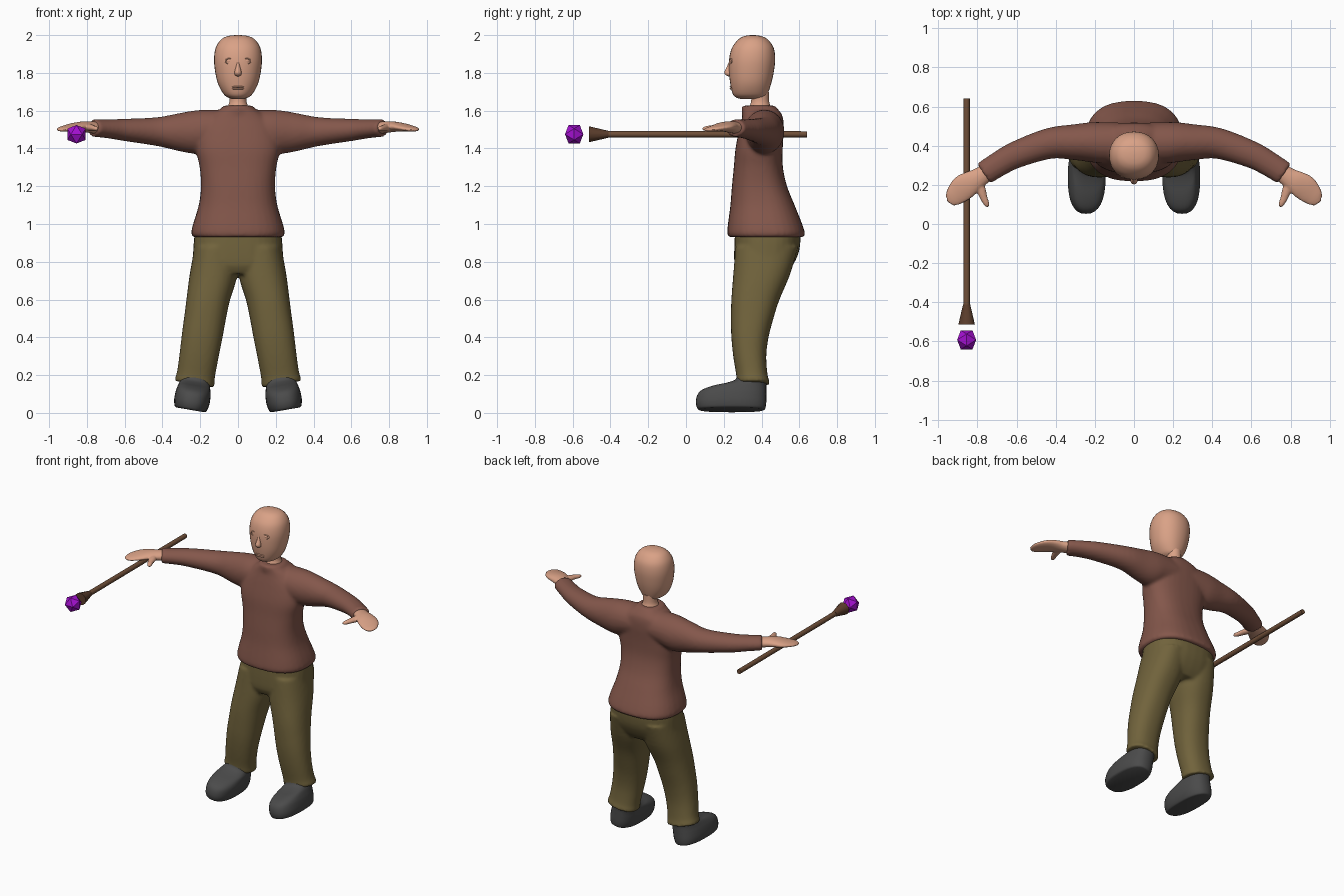
import bpy, bmesh, math
from mathutils import Vector, Matrix

if "Cube" in bpy.data.objects:
    bpy.data.objects.remove(bpy.data.objects["Cube"])


def material(name, r, g, b):
    m = bpy.data.materials.new(name)
    m.diffuse_color = (r, g, b, 1)
    m.use_nodes = True
    m.node_tree.nodes["Principled BSDF"].inputs["Base Color"].default_value = m.diffuse_color
    return m


SKIN = material("skin", .70, .36, .24)
SHIRT = material("brown_shirt", .23, .095, .07)
TROUSER = material("olive_cloth", .165, .125, .045)
SHOE = material("dark_grey_leather", .07, .07, .07)
WOOD = material("wood", .16, .078, .04)
DARKWOOD = material("dark_wood", .105, .047, .025)
GEM = material("purple_gem", .36, .005, .62)


def finish(name, bm, mat, angle=50, flat=False):
    bmesh.ops.recalc_face_normals(bm, faces=bm.faces)
    me = bpy.data.meshes.new(name)
    bm.to_mesh(me)
    bm.free()
    me.materials.append(mat)
    if not flat:
        me.shade_smooth()
        me.set_sharp_from_angle(angle=math.radians(angle))
    ob = bpy.data.objects.new(name, me)
    bpy.context.collection.objects.link(ob)
    return ob


def spline(rows, steps):
    """Catmull-Rom through rows of numbers."""
    if steps < 2:
        return rows
    out = []
    for i in range(len(rows) - 1):
        quad = [rows[max(i - 1, 0)], rows[i], rows[i + 1], rows[min(i + 2, len(rows) - 1)]]
        for s in range(steps):
            t = s / steps
            out.append([.5 * (2 * b + (c - a) * t + (2 * a - 5 * b + 4 * c - d) * t * t
                              + (3 * b - a - 3 * c + d) * t ** 3) for a, b, c, d in zip(*quad)])
    return out + [rows[-1]]


def loft(bm, rings, power=2, n=32):
    """Skin rings of (centre, u, v) superellipses and cap both ends."""
    loops = []
    for c, u, v in rings:
        loop = []
        for k in range(n):
            a = 2 * math.pi * k / n
            co, si = math.cos(a), math.sin(a)
            loop.append(bm.verts.new(c + u * math.copysign(abs(co) ** (2 / power), co)
                                     + v * math.copysign(abs(si) ** (2 / power), si)))
        loops.append(loop)
    for p, q in zip(loops, loops[1:]):
        for k in range(n):
            bm.faces.new((p[k], p[(k + 1) % n], q[(k + 1) % n], q[k]))
    bm.faces.new(loops[0])
    bm.faces.new(loops[-1])


def stack(bm, rows, power=2, steps=4, side=1):
    """Upright loft; rows are z, centre x, half width, front y, back y."""
    loft(bm, [(Vector((side * x, (f + b) / 2, z)), Vector((w, 0, 0)), Vector((0, (b - f) / 2, 0)))
              for z, x, w, f, b in spline(rows, steps)], power)


def limb(bm, rows, side=1, power=2, steps=4):
    """Sideways loft; rows are x, y, z, half width, half height."""
    pts = spline(rows, steps)
    rings = []
    for i, (x, y, z, w, h) in enumerate(pts):
        p, q = pts[max(i - 1, 0)], pts[min(i + 1, len(pts) - 1)]
        d = Vector((side * (q[0] - p[0]), q[1] - p[1], 0)).normalized()
        rings.append((Vector((side * x, y, z)), Vector((-d.y, d.x, 0)) * w, Vector((0, 0, h))))
    loft(bm, rings, power)


def fuse(ob, voxel, iterations):
    r = ob.modifiers.new("fuse", 'REMESH')
    r.mode, r.voxel_size, r.use_smooth_shade = 'VOXEL', voxel, True
    s = ob.modifiers.new("soften", 'SMOOTH')
    s.factor, s.iterations = .5, iterations


# sweater: torso, sleeves and collar fused together
bm = bmesh.new()
stack(bm, [(.93, 0, .236, .226, .622), (.95, 0, .248, .218, .63), (1.0, 0, .238, .222, .615),
           (1.1, 0, .208, .235, .575), (1.2, 0, .196, .243, .535), (1.3, 0, .203, .253, .513),
           (1.4, 0, .222, .262, .512), (1.5, 0, .205, .282, .518), (1.57, 0, .15, .298, .512),
           (1.61, 0, .09, .30, .485)], 2.5)
stack(bm, [(1.55, 0, .09, .30, .48), (1.60, 0, .086, .295, .48), (1.627, 0, .083, .295, .475)])
for s in (1, -1):
    limb(bm, [(0, .415, 1.505, .10, .10), (.15, .415, 1.495, .105, .11), (.22, .418, 1.487, .102, .115),
              (.30, .418, 1.486, .092, .103), (.43, .412, 1.489, .079, .076), (.6, .355, 1.498, .069, .059),
              (.69, .307, 1.504, .064, .05), (.768, .257, 1.508, .062, .046)], s)
fuse(finish("sweater", bm, SHIRT), .011, 5)

# trousers: hips and two legs fused together
bm = bmesh.new()
stack(bm, [(.96, 0, .225, .26, .60), (.93, 0, .232, .258, .607), (.85, 0, .238, .255, .597),
           (.78, 0, .24, .258, .565), (.735, 0, .22, .28, .53)], 2.5)
for s in (1, -1):
    rings = []
    for z, x, w, f, b in spline([(.88, .115, .115, .262, .595), (.73, .13, .126, .25, .55),
                                 (.6, .158, .114, .24, .495), (.5, .175, .109, .238, .463),
                                 (.4, .191, .106, .24, .437), (.3, .207, .102, .25, .425),
                                 (.2, .223, .10, .266, .432), (.165, .229, .105, .268, .442),
                                 (.152, .231, .103, .27, .442)], 4):
        tilt = .17 * min(1, max(0, (.75 - z) / .3))     # hems lean with the leg
        rings.append((Vector((s * x, (f + b) / 2, z)), Vector((w, 0, s * w * tilt)),
                      Vector((0, (b - f) / 2, 0))))
    loft(bm, rings, 2.3)
fuse(finish("trousers", bm, TROUSER), .01, 5)

for s, label in ((1, "left"), (-1, "right")):
    # shoes, tilted to follow the leg
    bm = bmesh.new()
    stack(bm, [(0, 0, .075, .075, .41), (.008, 0, .086, .06, .42), (.04, 0, .094, .052, .425),
               (.08, 0, .094, .06, .425), (.105, 0, .09, .085, .425), (.125, 0, .085, .14, .425),
               (.14, 0, .08, .21, .427), (.16, 0, .077, .26, .43), (.2, 0, .075, .275, .425)], 2.5)
    shoe = finish(label + "_shoe", bm, SHOE, 60)
    shoe.data.transform(Matrix.Translation((s * .252, 0, .016)) @ Matrix.Rotation(-s * .17, 4, 'Y'))

    # mitten hand with a separate thumb
    bm = bmesh.new()
    limb(bm, [(.735, .277, 1.508, .045, .033), (.79, .238, 1.513, .05, .03), (.83, .213, 1.515, .06, .027),
              (.87, .187, 1.512, .066, .022), (.905, .152, 1.506, .058, .016), (.925, .124, 1.501, .043, .012),
              (.938, .104, 1.498, .02, .006)], s)
    limb(bm, [(.80, .225, 1.512, .02, .02), (.783, .18, 1.51, .024, .019), (.768, .135, 1.508, .019, .015),
              (.752, .10, 1.505, .014, .012), (.747, .087, 1.504, .006, .005)], s)
    fuse(finish(label + "_hand", bm, SKIN), .006, 2)

# head and neck
bm = bmesh.new()
stack(bm, [(1.662, 0, .03, .29, .40), (1.67, 0, .054, .265, .42), (1.69, 0, .078, .247, .433),
           (1.74, 0, .105, .235, .45), (1.8, 0, .12, .228, .464), (1.87, 0, .127, .228, .472),
           (1.93, 0, .119, .242, .465), (1.97, 0, .096, .27, .44), (1.99, 0, .068, .297, .412),
           (1.998, 0, .035, .325, .38), (2.0, 0, .004, .35, .358)], 2.15)
finish("head", bm, SKIN, 80)
bm = bmesh.new()
stack(bm, [(1.58, 0, .07, .32, .46), (1.62, 0, .055, .335, .448), (1.65, 0, .045, .345, .44),
           (1.70, 0, .045, .345, .44)])
finish("neck", bm, SKIN)


def ball(bm, loc, size):
    bmesh.ops.create_uvsphere(bm, u_segments=20, v_segments=12, radius=1,
                              matrix=Matrix.Translation(loc) @ Matrix.Diagonal((*size, 1)))


# nose, lips, eyes and eyelids
bm = bmesh.new()
stack(bm, [(1.782, 0, .006, .222, .245), (1.79, 0, .017, .208, .245), (1.805, 0, .018, .203, .245),
           (1.83, 0, .012, .215, .245), (1.855, 0, .007, .226, .245)])
finish("nose", bm, SKIN)
bm = bmesh.new()
for dz in (-.005, .005):
    ball(bm, (0, .241, 1.721 + dz), (.032, .010, .005))
finish("lips", bm, SKIN)
bm = bmesh.new()
for s in (1, -1):
    ball(bm, (s * .045, .243, 1.862), (.014, .010, .011))
    rings = []
    for k in range(25):
        a = 2 * math.pi * k / 24
        d = Vector((math.cos(a), 0, math.sin(a)))
        rings.append((Vector((s * .045 + .021 * d.x, .240 + .004 * s * d.x, 1.862 + .014 * d.z)),
                      d * .004, Vector((0, .006, 0))))
    loft(bm, rings, 2, 8)
finish("eyes", bm, SKIN)


# staff, its flared socket and the gem at the tip
def rod(name, mat, y0, r0, y1, r1, n):
    bm = bmesh.new()
    loft(bm, [(Vector((-.855, y, 1.475)), Vector((r, 0, 0)), Vector((0, 0, r)))
              for y, r in ((y0, r0), (y1, r1))], 2, n)
    return finish(name, bm, mat, 40)


rod("staff_shaft", WOOD, -.415, .017, .64, .016, 12)
rod("staff_socket", DARKWOOD, -.513, .042, -.41, .018, 12)
bm = bmesh.new()
g = .0485
h = g / 1.618
for a in (1, -1):
    for b in (1, -1):
        for v in ((0, a * h, b * g), (a * h, b * g, 0), (a * g, 0, b * h)):
            bm.verts.new(Vector(v) + Vector((-.855, -.592, 1.475)))
bmesh.ops.convex_hull(bm, input=bm.verts)
finish("gem", bm, GEM, flat=True)
